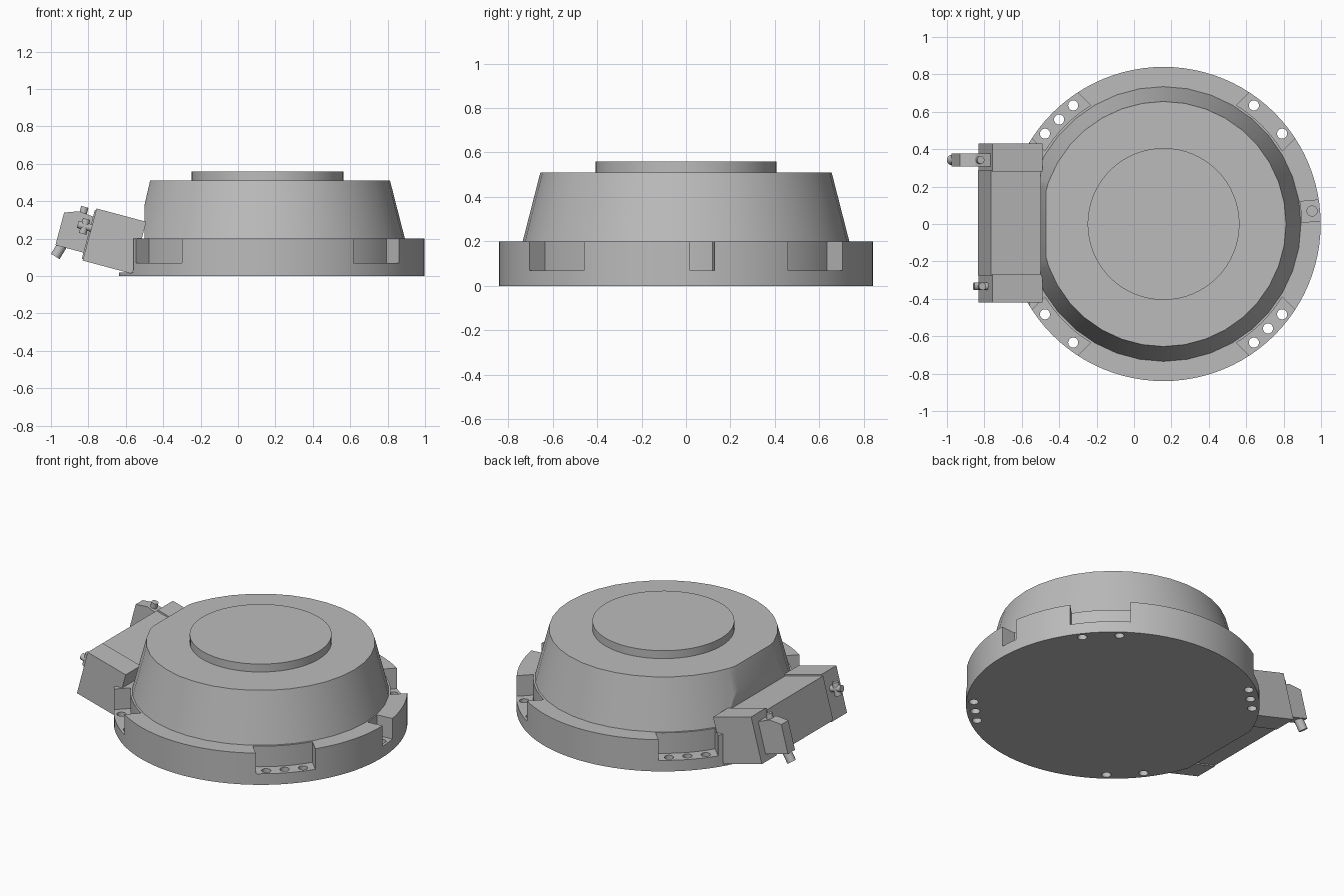
import bpy, bmesh, math
from mathutils import Matrix, Vector

if "Cube" in bpy.data.objects:
    bpy.data.objects.remove(bpy.data.objects["Cube"])

CX = 0.158          # centre of the round housing
R = 0.84            # flange radius
FLOOR, RIM = 0.07, 0.2

grey = bpy.data.materials.new("metal_grey")
grey.use_nodes = True
grey.diffuse_color = (0.5, 0.5, 0.5, 1)
grey.node_tree.nodes["Principled BSDF"].inputs["Base Color"].default_value = (0.5, 0.5, 0.5, 1)


def make(name, bm, matrix=None):
    bmesh.ops.recalc_face_normals(bm, faces=bm.faces)
    mesh = bpy.data.meshes.new(name)
    bm.to_mesh(mesh)
    bm.free()
    mesh.materials.append(grey)
    ob = bpy.data.objects.new(name, mesh)
    bpy.context.collection.objects.link(ob)
    if matrix:
        ob.matrix_world = matrix
    return ob


def smooth(ob, angle=30):
    bpy.ops.object.select_all(action='DESELECT')
    ob.select_set(True)
    bpy.context.view_layer.objects.active = ob
    bpy.ops.object.shade_smooth_by_angle(angle=math.radians(angle))


def rod(name, a, b, r1, r2=None, sides=24, matrix=None):
    """Cylinder or cone running from point a to point b."""
    a, b = Vector(a), Vector(b)
    bm = bmesh.new()
    turn = (b - a).to_track_quat('Z', 'Y').to_matrix().to_4x4()
    bmesh.ops.create_cone(bm, cap_ends=True, segments=sides, radius1=r1,
                          radius2=r1 if r2 is None else r2, depth=(b - a).length,
                          matrix=Matrix.Translation((a + b) / 2) @ turn)
    return make(name, bm, matrix)


def prism(name, points, offset, matrix=None):
    """Planar outline extruded along an offset vector."""
    bm = bmesh.new()
    face = bm.faces.new([bm.verts.new(p) for p in points])
    new = bmesh.ops.extrude_face_region(bm, geom=[face])["geom"]
    bmesh.ops.translate(bm, vec=offset, verts=[v for v in new if isinstance(v, bmesh.types.BMVert)])
    return make(name, bm, matrix)


def side_prism(name, outline, y0, y1, matrix=None):
    return prism(name, [(x, y0, z) for x, z in outline], (0, y1 - y0, 0), matrix)


def rect(x0, x1, z0, z1):
    return [(x0, z0), (x1, z0), (x1, z1), (x0, z1)]


def cut(ob, cutter):
    mod = ob.modifiers.new("cut", 'BOOLEAN')
    mod.operation, mod.solver, mod.object = 'DIFFERENCE', 'EXACT', cutter
    bpy.context.view_layer.update()
    result = bpy.data.meshes.new_from_object(ob.evaluated_get(bpy.context.evaluated_depsgraph_get()))
    ob.modifiers.clear()
    ob.data = result
    bpy.data.objects.remove(cutter)


# Mounting flange
flange = rod("mounting_flange", (CX, 0, 0), (CX, 0, RIM), R, sides=96)

# Flat at the side where the terminal box sits, with a thin lip below
cut(flange, side_prism("lip_cutter", rect(-1, -0.56, 0.02, 0.5), -1, 1))
cut(flange, side_prism("edge_cutter", rect(-1, -0.635, -0.1, 0.5), -1, 1))


def pocket(degrees, half, inner, holes, hole_bottom):
    """Open pocket in the rim with a curved back wall and bolt holes."""
    place = Matrix.Translation((CX, 0, 0)) @ Matrix.Rotation(math.radians(degrees), 4, 'Z')
    reach = math.asin(half / inner)
    arc = [reach * (i / 4 - 1) for i in range(9)]
    outline = [(inner * math.cos(t), inner * math.sin(t), FLOOR) for t in arc]
    outline += [(1, half, FLOOR), (1, -half, FLOOR)]
    cut(flange, prism("pocket_cutter", outline, (0, 0, 0.3), place))
    for t in holes:
        t = math.radians(t)
        x, y = 0.797 * math.cos(t), 0.797 * math.sin(t)
        # the middle hole stays in line with its neighbours
        if len(holes) == 3:
            x = 0.797 * math.cos(math.radians(holes[0]))
        cut(flange, rod("hole_cutter", (x, y, hole_bottom), (x, y, 0.12), 0.027, matrix=place))


for angle, bolts in ((45, (-7.7, 7.7)), (135, (-7.7, 0, 7.7)),
                     (225, (-7.7, 7.7)), (315, (-7.7, 0, 7.7))):
    pocket(angle, 0.173, 0.745, bolts, -0.1)
pocket(5, 0.056, 0.74, (0,), 0.03)
smooth(flange)

# Tapered housing, trimmed flat beside the terminal box
housing = rod("tapered_housing", (CX, 0, 0.19), (CX, 0, 0.51), 0.737, 0.655, sides=36)
bm = bmesh.new()
bm.from_mesh(housing.data)
for normal in ((-1, 0, 0), (-0.13, 0, 0.03)):
    res = bmesh.ops.bisect_plane(bm, geom=bm.verts[:] + bm.edges[:] + bm.faces[:],
                                 plane_co=(-0.5, 0, 0.38), plane_no=normal, clear_outer=True)
    rim = [e for e in res["geom_cut"] if isinstance(e, bmesh.types.BMEdge)]
    bmesh.ops.holes_fill(bm, edges=rim, sides=0)
bmesh.ops.recalc_face_normals(bm, faces=bm.faces)
bm.to_mesh(housing.data)
bm.free()
smooth(housing, 15)

# Raised round plate on top
smooth(rod("top_plate", (CX, 0, 0.5), (CX, 0, 0.56), 0.406, sides=64))

# Terminal box, leaning outward
LEAN = Matrix.Translation((-0.565, 0, 0.012)) @ Matrix.Rotation(math.radians(15), 4, 'Y')
for name, y0, y1 in (("box_end_right", -0.42, -0.27), ("box_end_left", 0.28, 0.43)):
    side_prism(name, rect(-0.275, 0, 0, 0.288), y0, y1, LEAN)
side_prism("box_middle", rect(-0.282, 0, 0.008, 0.278), -0.275, 0.285, LEAN)

# Cable connector on the left end of the box
Y = 0.342
side_prism("connector_block",
           [(-0.437, 0.042), (-0.27, 0.042), (-0.27, 0.24), (-0.36, 0.25), (-0.437, 0.222)],
           Y - 0.035, Y + 0.035, LEAN)
smooth(rod("connector_latch", (-0.338, Y, 0.2), (-0.338, Y, 0.28), 0.02, matrix=LEAN))
smooth(rod("cable_nose", (-0.925, Y, 0.19), (-0.977, Y, 0.105), 0.027))

# Small valve on the right end of the box
Y = -0.333
smooth(rod("valve_stem", (-0.26, Y, 0.18), (-0.35, Y, 0.18), 0.02, matrix=LEAN))
smooth(rod("valve_cross_pin", (-0.312, Y, 0.138), (-0.312, Y, 0.22), 0.02, matrix=LEAN))
